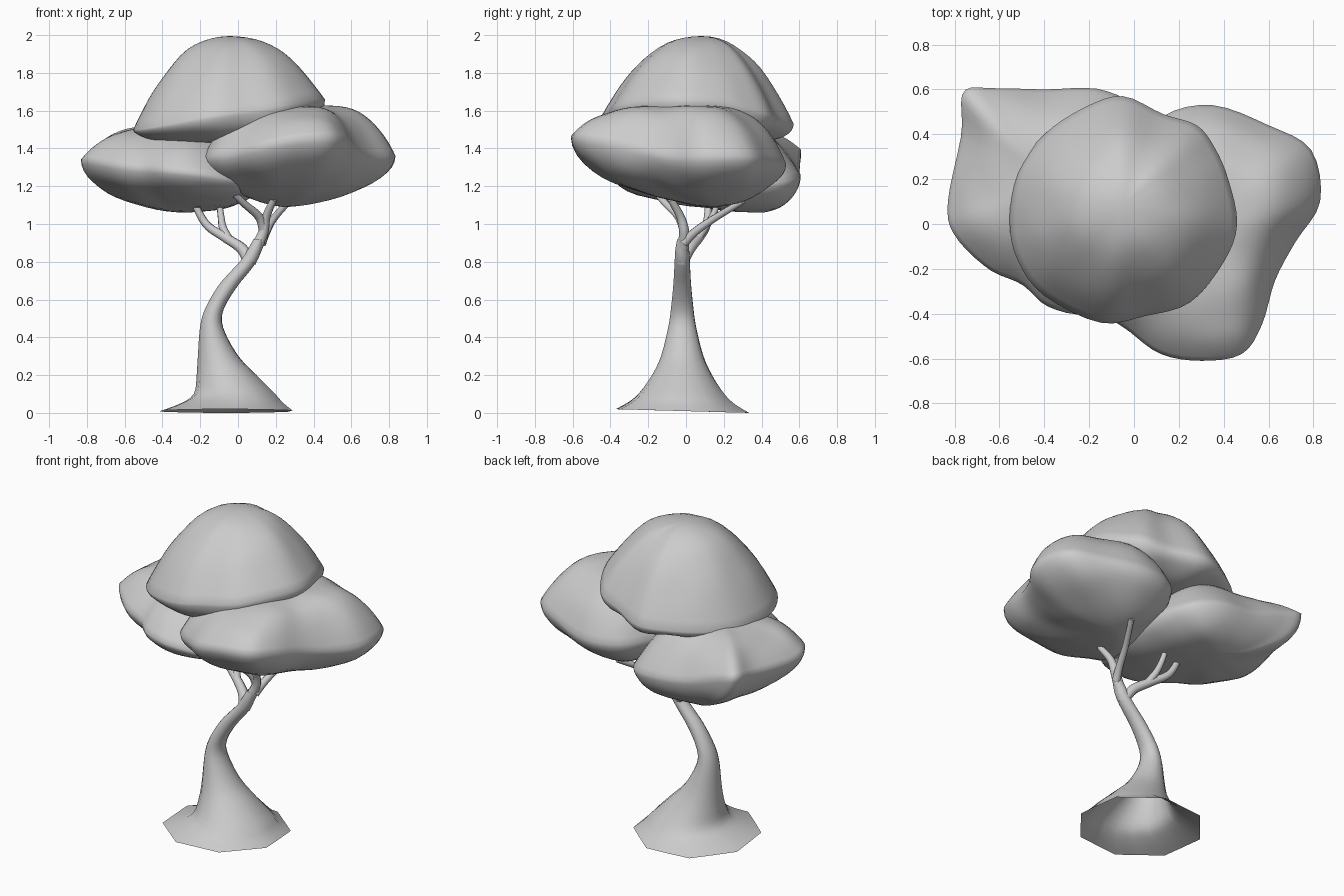
import bpy, math
from mathutils import Vector, noise

if "Cube" in bpy.data.objects:
    bpy.data.objects.remove(bpy.data.objects["Cube"])

mat = bpy.data.materials.new("plain grey")
mat.diffuse_color = (0.6, 0.6, 0.6, 1)
mat.use_nodes = True
mat.node_tree.nodes["Principled BSDF"].inputs["Base Color"].default_value = mat.diffuse_color


def catmull(pts, t, closed):
    """Smooth point along a list of points at index-parameter t."""
    n = len(pts)
    i = math.floor(t)
    if not closed:
        i = min(i, n - 2)
    u = t - i
    pick = (lambda k: pts[k % n]) if closed else (lambda k: pts[max(0, min(n - 1, k))])
    out = []
    for a, b, c, d in zip(pick(i - 1), pick(i), pick(i + 1), pick(i + 2)):
        out.append(0.5 * (2 * b + (c - a) * u + (2 * a - 5 * b + 4 * c - d) * u * u
                          + (3 * b - a - 3 * c + d) * u ** 3))
    return out


def make_mesh(name, verts, faces):
    me = bpy.data.meshes.new(name)
    me.from_pydata(verts, [], faces)
    me.materials.append(mat)
    me.update()
    for p in me.polygons:
        p.use_smooth = True
    ob = bpy.data.objects.new(name, me)
    bpy.context.collection.objects.link(ob)
    return ob


def grid_faces(rows, cols):
    return [(r * cols + c, r * cols + (c + 1) % cols,
             (r + 1) * cols + (c + 1) % cols, (r + 1) * cols + c)
            for r in range(rows - 1) for c in range(cols)]


def foliage(name, rim, top, bottom, top_pow, bottom_pow, seed):
    """Lumpy cushion: a rim loop closing to a top and a bottom point."""
    cols, half = 64, 14
    verts = []
    for k in range(-half + 1, half):
        a = k / half * math.pi / 2
        s = abs(math.sin(a))
        apex = Vector(top if k > 0 else bottom)
        f = (1 - s) ** top_pow if k > 0 else math.cos(a) ** bottom_pow
        for c in range(cols):
            e = Vector(catmull(rim, c / cols * len(rim), True))
            p = apex.lerp(e, f)
            p.z = e.z + (apex.z - e.z) * s
            w = noise.noise(p * 4.5 + Vector((seed, 0, 0))) * 0.035 * s * f
            p += Vector((0, 0, w if k > 0 else -w))
            verts.append(p)
    rows = 2 * half - 1
    faces = grid_faces(rows, cols)
    n = len(verts)
    verts += [Vector(bottom), Vector(top)]
    for c in range(cols):
        d = (c + 1) % cols
        faces.append((n, d, c))
        faces.append((n + 1, (rows - 1) * cols + c, (rows - 1) * cols + d))
    return make_mesh(name, verts, faces)


# Three foliage masses (rim loops run anticlockwise seen from above)
foliage("top_foliage", [
    (.46, 0, 1.66), (.42, .2, 1.65), (.36, .34, 1.61), (.28, .44, 1.58),
    (.13, .49, 1.55), (-.05, .57, 1.53), (-.22, .52, 1.52), (-.4, .4, 1.51),
    (-.52, .23, 1.5), (-.555, .02, 1.5), (-.52, -.16, 1.5), (-.4, -.32, 1.52),
    (-.15, -.44, 1.57), (.05, -.41, 1.6), (.25, -.35, 1.63), (.4, -.17, 1.66)],
    (-.05, .08, 1.995), (-.12, .05, 1.43), .45, .45, 3)
foliage("right_foliage", [
    (.83, .1, 1.36), (.72, -.08, 1.36), (.63, -.25, 1.4), (.57, -.45, 1.45),
    (.48, -.58, 1.47), (.3, -.61, 1.46), (.12, -.58, 1.42), (-.02, -.48, 1.38),
    (-.14, -.38, 1.36), (-.18, -.2, 1.35), (-.1, .05, 1.33), (0, .3, 1.33),
    (.13, .48, 1.32), (.35, .53, 1.32), (.6, .44, 1.34), (.79, .33, 1.36)],
    (.32, 0, 1.625), (.25, .15, 1.09), .25, 1.4, 11)
foliage("left_foliage", [
    (-.83, .1, 1.34), (-.8, -.05, 1.35), (-.65, -.2, 1.32), (-.5, -.27, 1.3),
    (-.38, -.37, 1.29), (-.2, -.4, 1.27), (0, -.3, 1.23), (.1, -.05, 1.2),
    (.1, .25, 1.2), (.02, .5, 1.22), (-.15, .6, 1.25), (-.4, .6, 1.28),
    (-.62, .605, 1.36), (-.76, .59, 1.4), (-.77, .4, 1.36)],
    (-.38, .18, 1.52), (-.28, .4, 1.06), .33, 1.15, 23)

# Trunk: rings of (centre x, z, half width x, half width y), octagonal flared foot
rings = [(-.065, .01, .37, .37), (-.035, .05, .287, .297), (-.02, .1, .225, .238),
         (-.06, .2, .162, .162), (-.105, .3, .108, .113), (-.14, .45, .062, .075),
         (-.125, .55, .05, .06), (-.055, .67, .052, .048), (.012, .75, .05, .043),
         (.06, .81, .044, .04), (.09, .87, .036, .036), (.108, .92, .026, .026)]
sides, steps, turn = 16, 34, math.radians(-17)
verts = []
for r in range(steps):
    cx, z, rx, ry = catmull(rings, r / (steps - 1) * (len(rings) - 1), False)
    foot = max(0, 1 - z / .25)
    for c in range(sides):
        a = c * math.tau / sides + turn
        k = 1 - foot * (1 - math.cos(math.pi / 8)) * (c % 2)
        verts.append((cx + rx * k * math.cos(a), -.02 + ry * k * math.sin(a),
                      z - .01 * (foot if r else 1) * math.sin(a)))
make_mesh("trunk", verts, grid_faces(steps, sides))


# Branches: smooth tapered tubes
def branch(name, pts, r0, r1):
    cu = bpy.data.curves.new(name, 'CURVE')
    cu.dimensions = '3D'
    cu.bevel_depth = 1
    cu.bevel_resolution = 2
    cu.use_fill_caps = True
    sp = cu.splines.new('POLY')
    n = 6 * (len(pts) - 1)
    sp.points.add(n)
    for i in range(n + 1):
        sp.points[i].co = (*catmull(pts, i / 6, False), 1)
        sp.points[i].radius = r0 + (r1 - r0) * i / n
    sp.use_smooth = True
    cu.materials.append(mat)
    bpy.context.collection.objects.link(bpy.data.objects.new(name, cu))


branch("right_limb", [(.06, -.02, .8), (.1, -.015, .88), (.135, -.01, .96), (.15, -.03, 1.04),
                      (.19, -.08, 1.13)], .036, .018)
branch("front_branch", [(.135, -.01, .97), (.11, -.04, 1.04), (.03, -.11, 1.11),
                        (-.04, -.17, 1.18)], .026, .016)
branch("back_branch", [(.125, -.01, .9), (.15, .05, .96), (.19, .15, 1.03),
                       (.27, .3, 1.12)], .026, .016)
branch("left_limb", [(.06, -.02, .8), (.02, .02, .87), (-.07, .07, .93), (-.17, .11, 1.0),
                     (-.24, .12, 1.13)], .034, .018)
branch("left_branch", [(-.05, .06, .92), (-.08, .1, .98), (-.09, .14, 1.04),
                       (-.1, .17, 1.12)], .024, .015)
